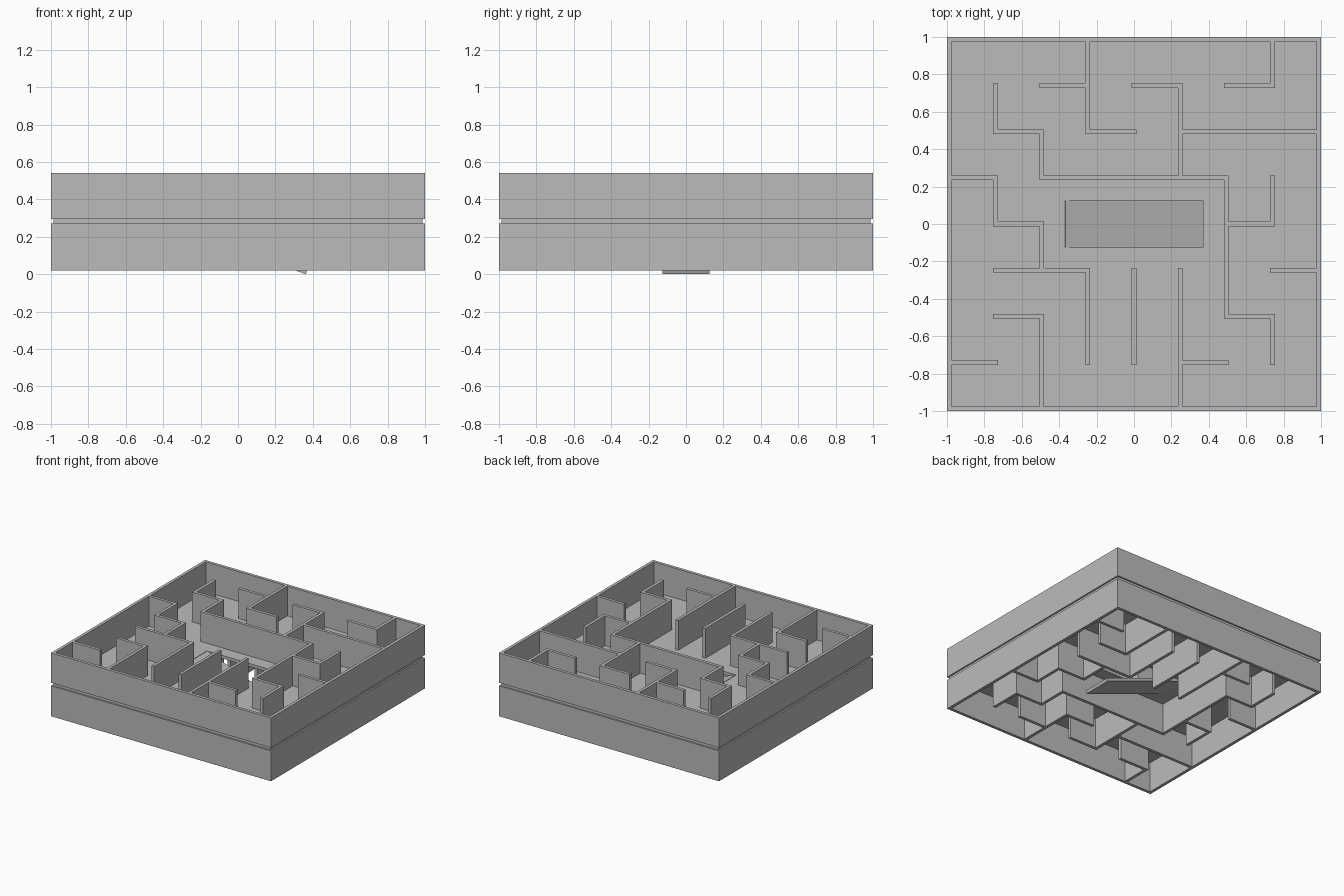
import bpy, bmesh, math
from mathutils import Matrix

cube = bpy.data.objects.get("Cube")
if cube:
    bpy.data.objects.remove(cube, do_unlink=True)

GREY = (0.5, 0.5, 0.5, 1.0)
mat = bpy.data.materials.new("plain grey")
mat.use_nodes = True
mat.diffuse_color = GREY
mat.node_tree.nodes["Principled BSDF"].inputs["Base Color"].default_value = GREY

THICK = 0.025                 # wall and floor thickness
PITCH = (2 - THICK) / 8       # maze cell size
FLOOR_LOW, FLOOR_HIGH = 0.27, 0.295
HOLE_X, HOLE_Y = 0.37, 0.125


def finish(name, bm):
    bmesh.ops.recalc_face_normals(bm, faces=bm.faces)
    mesh = bpy.data.meshes.new(name)
    bm.to_mesh(mesh)
    bm.free()
    mesh.materials.append(mat)
    obj = bpy.data.objects.new(name, mesh)
    bpy.context.collection.objects.link(obj)
    return obj


def extrude_cells(name, xs, ys, cells, low, high):
    """Raise a solid from the chosen cells of an uneven grid."""
    bm = bmesh.new()
    verts = {}

    def vert(i, j):
        if (i, j) not in verts:
            verts[i, j] = bm.verts.new((xs[i], ys[j], low))
        return verts[i, j]

    for i, j in sorted(cells):
        bm.faces.new([vert(i, j), vert(i + 1, j), vert(i + 1, j + 1), vert(i, j + 1)])
    made = bmesh.ops.extrude_face_region(bm, geom=bm.faces[:], use_keep_orig=True)
    top = [g for g in made["geom"] if isinstance(g, bmesh.types.BMVert)]
    bmesh.ops.translate(bm, verts=top, vec=(0, 0, high - low))
    bmesh.ops.dissolve_limit(bm, angle_limit=math.radians(1),
                             verts=bm.verts[:], edges=bm.edges[:])
    return finish(name, bm)


# Wall paths on the maze grid, whose lines run from -4 to 4
PATHS = [
    [(-4, -4), (4, -4), (4, 4), (-4, 4), (-4, -4)],       # outer frame
    [(-1, 4), (-1, 2), (0, 2)], [(-2, 3), (-1, 3)],
    [(0, 3), (1, 3), (1, 1)], [(1, 2), (4, 2)],
    [(3, 4), (3, 3), (2, 3)],
    [(-3, 3), (-3, 2), (-2, 2), (-2, 1), (2, 1), (2, -2), (3, -2), (3, -3)],
    [(2, 0), (3, 0), (3, 1)], [(3, -1), (4, -1)],
    [(-4, 1), (-3, 1), (-3, 0), (-2, 0), (-2, -1)],
    [(-3, -1), (-1, -1), (-1, -3)],
    [(-3, -2), (-2, -2), (-2, -4)], [(-4, -3), (-3, -3)],
    [(0, -1), (0, -3)],
    [(1, -1), (1, -4)], [(1, -3), (2, -3)],
]

# Even strips hold walls, odd strips are the open corridors
edges = [k * PITCH + side * THICK / 2 for k in range(-4, 5) for side in (-1, 1)]
wall_cells = set()
for path in PATHS:
    for (ax, ay), (bx, by) in zip(path, path[1:]):
        for i in range(2 * min(ax, bx) + 8, 2 * max(ax, bx) + 9):
            for j in range(2 * min(ay, by) + 8, 2 * max(ay, by) + 9):
                wall_cells.add((i, j))

# Two maze levels, the lower one turned half way round
extrude_cells("upper_maze_walls", edges, edges, wall_cells, FLOOR_HIGH, 0.54)
turned = {(16 - i, 16 - j) for i, j in wall_cells}
extrude_cells("lower_maze_walls", edges, edges, turned, 0.02, FLOOR_LOW)

# Floor between the levels, with an opening for the ramp
half = 1 - THICK / 2
floor_cells = {(i, j) for i in range(3) for j in range(3)} - {(1, 1)}
extrude_cells("middle_floor", [-half, -HOLE_X, HOLE_X, half],
              [-half, -HOLE_Y, HOLE_Y, half], floor_cells, FLOOR_LOW, FLOOR_HIGH)

# Ramp sloping down through the opening
start_x, end_x = -0.366, 0.371
end_z = 0.0234
run, drop = end_x - start_x, FLOOR_HIGH - end_z
angle = math.atan2(drop, run)
bm = bmesh.new()
bmesh.ops.create_cube(bm, size=1, matrix=Matrix.Translation((0, 0, -THICK / 2))
                      @ Matrix.Diagonal((math.hypot(run, drop), 2 * HOLE_Y, THICK, 1)))
bmesh.ops.transform(bm, verts=bm.verts, matrix=Matrix.Translation(
    ((start_x + end_x) / 2, 0, (FLOOR_HIGH + end_z) / 2)) @ Matrix.Rotation(angle, 4, 'Y'))
finish("ramp", bm)
